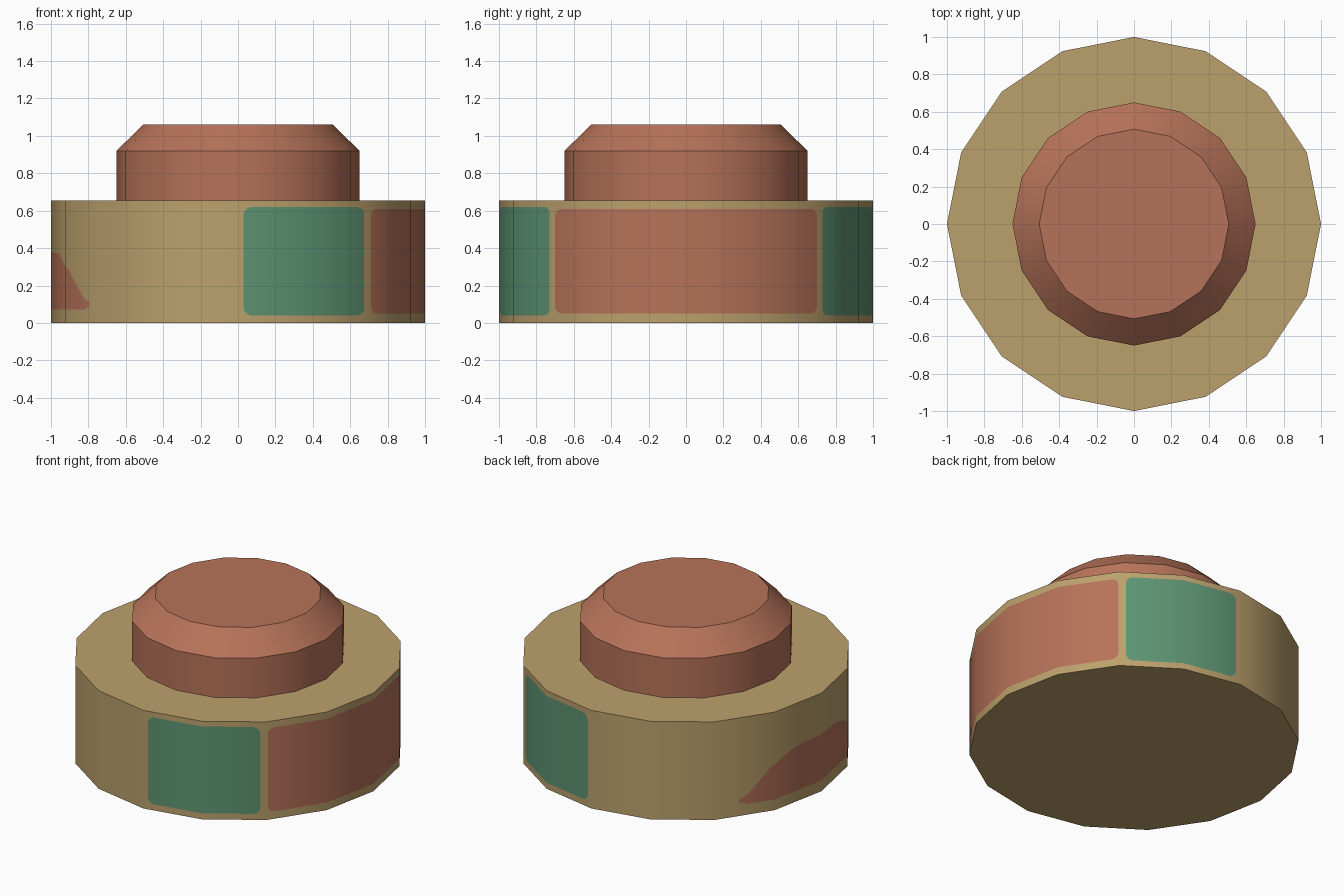
import bpy, bmesh, math
from mathutils import Vector

cube = bpy.data.objects.get("Cube")
if cube:
    bpy.data.objects.remove(cube, do_unlink=True)

SIDES = 16
STEP = 360 / SIDES
HEIGHT = 0.655


def material(name, rgb):
    mat = bpy.data.materials.new(name)
    mat.use_nodes = True
    mat.diffuse_color = (*rgb, 1)
    bsdf = mat.node_tree.nodes["Principled BSDF"]
    bsdf.inputs["Base Color"].default_value = (*rgb, 1)
    return mat


sand = material("sand", (0.50, 0.355, 0.15))
clay = material("clay_red", (0.47, 0.17, 0.10))
green = material("muted_green", (0.11, 0.295, 0.17))


def new_object(name, bm, mats):
    mesh = bpy.data.meshes.new(name)
    bm.to_mesh(mesh)
    bm.free()
    for mat in mats:
        mesh.materials.append(mat)
    obj = bpy.data.objects.new(name, mesh)
    bpy.context.collection.objects.link(obj)
    return obj


# Painted patches on the drum wall: each gives its bottom and top at an angle
def rounded_panel(start, end, low, high, radius=0.045):
    def span(angle):
        gap = radius - min(radius, math.radians(min(angle - start, end - angle)))
        inset = radius - math.sqrt(max(radius ** 2 - gap ** 2, 0))
        return low + inset, high - inset
    return span


def mound(angle):
    profile = [(0, 0.38), (12, 0.37), (18, 0.34), (24, 0.29),
               (30, 0.18), (33, 0.13), (36, 0.11)]
    off = abs(angle - 180)
    for (a, za), (b, zb) in zip(profile, profile[1:]):
        if off <= b:
            top = za + (zb - za) * (off - a) / (b - a)
            break
    else:
        top = profile[-1][1]
    return 0.072 + 0.018 * max(0, off - 33) / 3, top


# start angle, end angle, material slot, span
patches = [
    (-44.6, 44.6, 1, rounded_panel(-44.6, 44.6, 0.05, 0.61)),
    (47.2, 88.3, 2, rounded_panel(47.2, 88.3, 0.04, 0.62)),
    (-88.3, -47.2, 2, rounded_panel(-88.3, -47.2, 0.04, 0.62)),
    (144, 216, 1, mound),
]


def patch_at(angle):
    for patch in patches:
        if patch[0] - 0.001 <= angle <= patch[1] + 0.001:
            return patch
    return None


# Wall columns: the drum corners plus extra cuts at the patch outlines
columns = {round(-90 + i * STEP, 3) for i in range(SIDES)}
for start, end, slot, span in patches:
    if span is mound:
        columns |= {float(a) for a in range(144, 217, 3)}
    else:
        for cut in (0, 0.1, 0.4, 0.9, 1.6, 2.6):
            columns |= {round(start + cut, 3), round(end - cut, 3)}
columns = sorted(columns)


# Drum with the patches cut into its wall
bm = bmesh.new()
rows = []
for angle in columns:
    radius = math.cos(math.radians(STEP / 2)) / math.cos(math.radians(angle % STEP - STEP / 2))
    x = radius * math.cos(math.radians(angle))
    y = radius * math.sin(math.radians(angle))
    patch = patch_at(angle)
    levels = [0, *(patch[3](angle) if patch else ()), HEIGHT]
    rows.append([bm.verts.new((x, y, z)) for z in levels])

for i, left in enumerate(rows):
    right = rows[(i + 1) % len(rows)]
    a = columns[i]
    b = columns[i + 1] if i + 1 < len(rows) else columns[0] + 360
    patch = patch_at((a + b) / 2)
    if patch:
        for k in range(3):
            face = bm.faces.new((left[k], right[k], right[k + 1], left[k + 1]))
            face.material_index = patch[2] if k == 1 else 0
    else:
        bm.faces.new(left[::-1] + right)
bm.faces.new([row[-1] for row in rows])
bm.faces.new([row[0] for row in reversed(rows)])
for face in bm.faces:
    face.smooth = True
drum = new_object("drum_base", bm, [sand, clay, green])

# Round shading on the wall, flat shading on the two ends
normals = [None] * len(drum.data.loops)
for poly in drum.data.polygons:
    for loop in poly.loop_indices:
        co = drum.data.vertices[drum.data.loops[loop].vertex_index].co
        if abs(poly.normal.z) > 0.5:
            normals[loop] = poly.normal.copy()
        else:
            normals[loop] = Vector((co.x, co.y, 0)).normalized()
drum.data.normals_split_custom_set(normals)


# Raised cap with a chamfered rim
bm = bmesh.new()
rings = []
for radius, z in ((0.65, HEIGHT), (0.65, 0.92), (0.507, 1.06)):
    rings.append([bm.verts.new((radius * math.cos(math.radians(i * STEP)),
                                radius * math.sin(math.radians(i * STEP)), z))
                  for i in range(SIDES)])
for low, high in zip(rings, rings[1:]):
    for i in range(SIDES):
        j = (i + 1) % SIDES
        bm.faces.new((low[i], low[j], high[j], high[i]))
bm.faces.new(rings[-1])
cap = new_object("top_cap", bm, [clay])
bpy.ops.object.select_all(action='DESELECT')
cap.select_set(True)
bpy.context.view_layer.objects.active = cap
bpy.ops.object.shade_smooth_by_angle(angle=math.radians(30))
